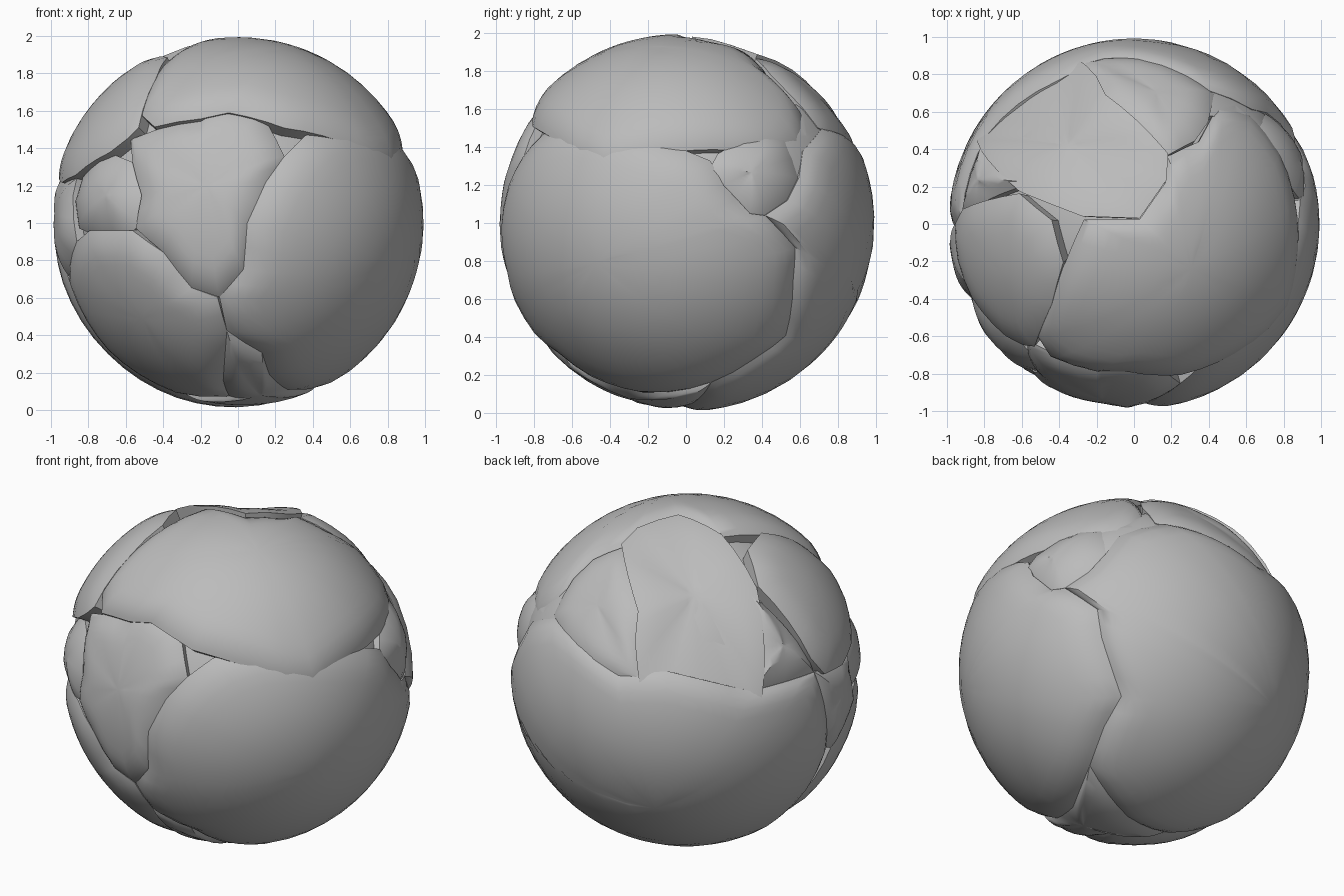
import bpy, bmesh, math
from mathutils import Vector

if "Cube" in bpy.data.objects:
    bpy.data.objects.remove(bpy.data.objects["Cube"])

R = 0.992          # outer radius of the boulder ball
RIM = 0.965        # radius where neighbouring stones meet
MID = Vector((0, 0, 1))

stone = bpy.data.materials.new("stone grey")
stone.diffuse_color = (0.5, 0.5, 0.5, 1)
stone.use_nodes = True
stone.node_tree.nodes["Principled BSDF"].inputs["Base Color"].default_value = stone.diffuse_color


def third(a, b):
    return math.sqrt(max(0.0, RIM * RIM - a * a - b * b))


# Directions on the ball given by two coordinates
def F(x, z): return Vector((x, -third(x, z - 1), z - 1)).normalized()   # front side
def S(y, z): return Vector((third(y, z - 1), y, z - 1)).normalized()    # right side
def T(x, y): return Vector((x, y, third(x, y))).normalized()            # top side
def V(x, y, z): return Vector((x, y, z)).normalized()                   # anywhere


def finish(name, bm):
    me = bpy.data.meshes.new(name)
    bmesh.ops.recalc_face_normals(bm, faces=bm.faces)
    bm.to_mesh(me)
    bm.free()
    me.materials.append(stone)
    ob = bpy.data.objects.new(name, me)
    bpy.context.collection.objects.link(ob)
    bpy.ops.object.select_all(action='DESELECT')
    ob.select_set(True)
    bpy.context.view_layer.objects.active = ob
    bpy.ops.object.shade_smooth_by_angle(angle=math.radians(35))


def plate(name, centre, outline, bulge=1.0, dip=0.036, soft=0.18, drop=0.0, shift=(0, 0, 0)):
    """Domed stone: rings spread from the centre to the outline, rim rounded down, then a side wall."""
    c = centre.normalized()
    mid = MID + Vector(shift)
    rim = []
    for i, p in enumerate(outline):
        q = outline[(i + 1) % len(outline)]
        n = max(1, round(p.angle(q) / 0.12))
        rim += [p.slerp(q, k / n) for k in range(n)]
    mean_cos = sum(c.dot(p) for p in rim) / len(rim)
    steps = [0.12, 0.25, 0.38, 0.5, 0.62, 0.72, 0.8, 0.87, 0.93, 0.97, 1.0]
    bm = bmesh.new()
    top = bm.verts.new(mid + c * (R - drop) * (bulge + (1 - bulge) * mean_cos))
    rings = []
    for t in steps:
        ring = []
        for p in rim:
            edge = (1 - t) * c.angle(p)
            r = R - drop - dip * max(0, 1 - edge / soft) ** 2
            dome = c.slerp(p, t) * r
            flat = (c * mean_cos).lerp(p, t) * r
            ring.append(bm.verts.new(mid + flat.lerp(dome, bulge)))
        rings.append(ring)
    rings.append([bm.verts.new(mid + p * 0.86) for p in rim])
    n = len(rim)
    for i in range(n):
        j = (i + 1) % n
        bm.faces.new((top, rings[0][i], rings[0][j]))
        for a, b in zip(rings, rings[1:]):
            bm.faces.new((a[i], b[i], b[j], a[j]))
    finish(name, bm)


# Hidden core that closes the crevices
bm = bmesh.new()
bmesh.ops.create_icosphere(bm, subdivisions=4, radius=0.91)
bmesh.ops.translate(bm, verts=bm.verts, vec=MID)
finish("core", bm)

# Large stones
plate("right_stone", V(.8, -.45, -.2), [
    F(.25, 1.36), F(.36, 1.47), F(.5, 1.52), S(-.4, 1.5), S(-.1, 1.42), S(.13, 1.33),
    S(.2, 1.2), S(.34, 1.05), S(.42, 1.04), S(.58, .87), S(.57, .7), S(.53, .4),
    V(.545, .375, -.747), V(.46, .14, -.88), F(.27, .1), F(.17, .18), F(.13, .3),
    F(-.06, .42), F(-.1, .6), F(.03, .75), F(.05, 1), F(.15, 1.22)])
plate("back_stone", V(-.35, .8, -.45), [
    S(.62, 1.38), S(.72, 1.5), V(.25, .83, .5), V(-.15, .91, .38), V(-.44, .8, .42),
    V(-.82, .5, .28), V(-.96, .05, .27), V(-.96, -.07, -.27), V(-.71, -.03, -.7),
    V(-.3, -.08, -.95), V(.05, -.02, -1), V(.46, .14, -.88), V(.545, .375, -.747),
    S(.53, .4), S(.57, .7), S(.58, .87), S(.42, 1.04), S(.54, 1.12), S(.6, 1.24)],
    soft=.14)
plate("top_stone", V(.3, -.2, .9), [
    T(-.27, .06), T(.03, .06), T(.17, .26), T(.18, .4), T(.35, .48), T(.45, .67),
    T(.61, .64), T(.77, .45), T(.865, .18), T(.885, -.12), T(.83, -.4), T(.73, -.53),
    T(.55, -.66), T(.25, -.78), T(-.05, -.76), T(-.2, -.76), T(-.45, -.68),
    T(-.52, -.57), T(-.37, -.17)], shift=(0, -.035, .002))
plate("front_stone", V(-.17, -.95, .2), [
    F(-.58, 1.45), F(-.45, 1.5), F(-.2, 1.56), F(-.17, 1.62), F(-.05, 1.64), F(.12, 1.6),
    F(.25, 1.36), F(.15, 1.22), F(.05, 1), F(.03, .75), F(-.1, .6), F(-.25, .65),
    F(-.4, .84), F(-.55, .97), F(-.52, 1.15), F(-.57, 1.33)], bulge=.85)
plate("lower_left_stone", V(-.5, -.65, -.5), [
    F(-.87, .9), F(-.8, .96), F(-.57, .96), F(-.4, .84), F(-.25, .65), F(-.11, .6),
    F(-.06, .42), F(-.08, .15), V(-.05, -.25, -.97), V(-.3, -.1, -.95),
    V(-.71, -.05, -.7), V(-.93, -.15, -.3)], bulge=.95)

# Medium stones on the upper half
plate("upper_left_stone", V(-.68, -.25, .65), [
    V(-.97, 0, .24), V(-.93, .08, .36), T(-.6, .16), T(-.43, .02), T(-.37, -.2), T(-.43, -.42),
    F(-.52, 1.5), F(-.58, 1.44), F(-.67, 1.37), F(-.85, 1.25), V(-.96, -.2, .22)],
    dip=.02, drop=-.014)
plate("flat_stone", V(-.38, .45, .78), [
    T(-.27, .04), T(.03, .03), T(.17, .23), T(.18, .37), T(.01, .55), T(-.15, .68),
    T(-.2, .78), T(-.3, .87), T(-.44, .83), T(-.68, .67), T(-.83, .47), T(-.8, .38),
    T(-.6, .17)], bulge=.5, dip=.01)
plate("upper_back_stone", V(.12, .7, .65), [
    T(.18, .37), T(.33, .45), T(.4, .55), T(.43, .7), T(.3, .8), T(.15, .87), T(0, .9),
    T(-.18, .89), T(-.3, .86), T(-.2, .78), T(-.15, .68), T(.01, .55)], bulge=.7)

# Small filler stones
plate("left_knob", V(-.7, -.67, .15), [
    F(-.53, 1.0), F(-.52, 1.15), F(-.57, 1.33), F(-.67, 1.37), F(-.75, 1.36),
    F(-.85, 1.25), F(-.89, 1.12), F(-.87, .97), F(-.8, .94), F(-.6, .93)], dip=.05, soft=.25)
plate("right_knob", V(.9, .35, .27), [
    S(.12, 1.28), S(.17, 1.37), S(.3, 1.45), S(.43, 1.48), S(.53, 1.45), S(.6, 1.24),
    S(.54, 1.12), S(.42, 1.04), S(.34, 1.05)], dip=.045, soft=.25)
plate("left_filler", V(-.97, -.13, .05), [
    V(-.96, .05, .27), V(-.96, -.07, -.27), V(-.93, -.15, -.3), F(-.87, .9),
    F(-.89, 1.15), F(-.87, 1.24), F(-.93, 1.24)])
plate("upper_left_filler", V(-.85, .24, .48), [
    V(-.96, .05, .27), V(-.82, .5, .28), T(-.78, .42), T(-.55, .22), T(-.9, .06)],
    dip=.04, soft=.25)
plate("upper_right_filler", V(.57, .67, .48), [
    T(.35, .6), T(.6, .55), T(.78, .4), V(.75, .6, .25), V(.5, .8, .28), V(.2, .88, .42)],
    dip=.01, drop=.04)
plate("bottom_filler", V(.12, -.3, -.93), [
    F(-.06, .42), F(.13, .3), F(.17, .18), F(.27, .1), V(.46, .14, -.88), V(.05, .02, -1),
    V(-.3, -.08, -.95), V(-.05, -.25, -.97), F(-.08, .15)], bulge=.8)
